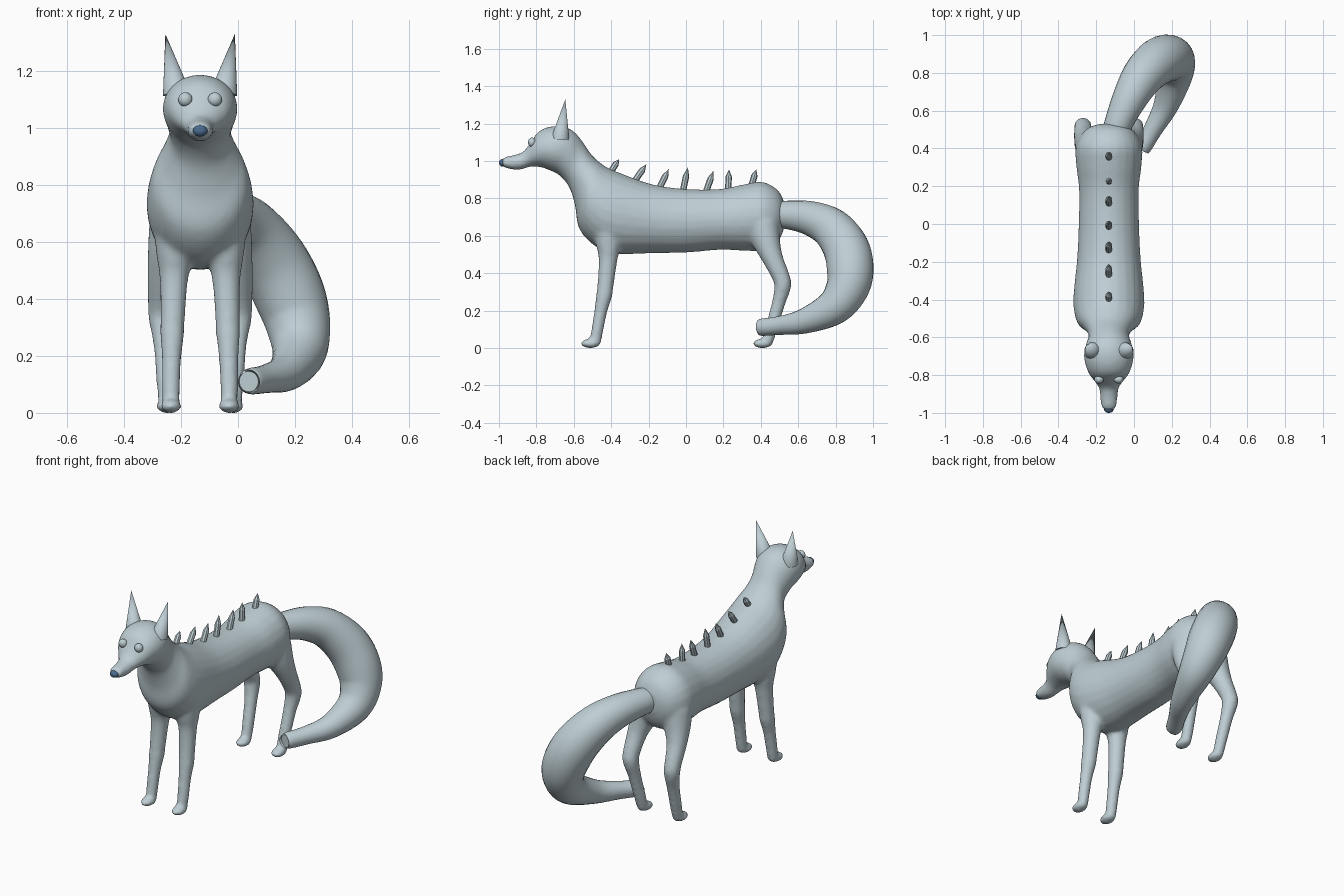
import bpy, bmesh, math
from mathutils import Vector, Matrix

if "Cube" in bpy.data.objects:
    bpy.data.objects.remove(bpy.data.objects["Cube"])

CX = -0.133  # centre line of the animal
SEG = 24


def material(name, rgb):
    m = bpy.data.materials.new(name)
    m.diffuse_color = (*rgb, 1)
    m.use_nodes = True
    m.node_tree.nodes["Principled BSDF"].inputs["Base Color"].default_value = m.diffuse_color
    return m


FUR = material("pale blue grey", (0.52, 0.62, 0.66))
DARK = material("dark blue", (0.07, 0.15, 0.27))


def finish(bm, name, mat, angle=50, smooth=True):
    bmesh.ops.recalc_face_normals(bm, faces=bm.faces)
    me = bpy.data.meshes.new(name)
    bm.to_mesh(me)
    bm.free()
    me.materials.append(mat)
    for p in me.polygons:
        p.use_smooth = smooth
    if smooth:
        me.set_sharp_from_angle(angle=math.radians(angle))
    ob = bpy.data.objects.new(name, me)
    bpy.context.collection.objects.link(ob)
    return ob


def spline(rows, steps=4):
    """Catmull-Rom interpolation of rows of numbers."""
    out = []
    for i in range(len(rows) - 1):
        p0, p1, p2, p3 = (rows[max(0, min(len(rows) - 1, i + k))] for k in (-1, 0, 1, 2))
        for s in range(steps):
            t = s / steps
            out.append([0.5 * (2 * b + (c - a) * t + (2 * a - 5 * b + 4 * c - d) * t * t
                               + (3 * b - a - 3 * c + d) * t ** 3)
                        for a, b, c, d in zip(p0, p1, p2, p3)])
    return out + [list(rows[-1])]


def loft(bm, rings):
    """Skin ellipses given as (centre, axis u, axis v), capped at both ends."""
    loops = []
    for c, u, v in rings:
        loops.append([bm.verts.new(c + u * math.cos(a) + v * math.sin(a))
                      for a in (2 * math.pi * k / SEG for k in range(SEG))])
    for a, b in zip(loops, loops[1:]):
        for k in range(SEG):
            n = (k + 1) % SEG
            bm.faces.new((a[k], a[n], b[n], b[k]))
    bm.faces.new(loops[0])
    bm.faces.new(loops[-1])


def tube(bm, rows, steps=4):
    """Round tube through rows of (x, y, z, radius)."""
    pts = spline(rows, steps)
    pos = [Vector(p[:3]) for p in pts]
    u, rings = Vector((1, 0, 0)), []
    for i, p in enumerate(pts):
        t = (pos[min(i + 1, len(pos) - 1)] - pos[max(i - 1, 0)]).normalized()
        u = (u - t * u.dot(t)).normalized()
        rings.append((pos[i], u * p[3], t.cross(u) * p[3]))
    loft(bm, rings)


def ball(bm, centre, radii):
    m = Matrix.Translation(centre) @ Matrix.Diagonal((*radii, 1))
    bmesh.ops.create_uvsphere(bm, u_segments=20, v_segments=12, radius=1, matrix=m)


# Body, neck, head and muzzle: back edge (y, z), belly edge (y, z), half width
sections = [
    (0.532, 0.72, 0.532, 0.67, 0.025), (0.525, 0.78, 0.51, 0.60, 0.09),
    (0.49, 0.845, 0.475, 0.55, 0.14), (0.41, 0.888, 0.41, 0.52, 0.175),
    (0.31, 0.875, 0.31, 0.52, 0.173), (0.18, 0.85, 0.18, 0.525, 0.158),
    (0.0, 0.85, 0.0, 0.51, 0.16), (-0.18, 0.875, -0.18, 0.507, 0.168),
    (-0.35, 0.935, -0.37, 0.503, 0.186), (-0.42, 0.965, -0.48, 0.54, 0.186),
    (-0.47, 1.0, -0.57, 0.635, 0.167), (-0.51, 1.04, -0.593, 0.76, 0.13),
    (-0.55, 1.1, -0.625, 0.86, 0.107), (-0.6, 1.158, -0.68, 0.925, 0.122),
    (-0.66, 1.185, -0.73, 0.95, 0.132), (-0.73, 1.183, -0.77, 0.965, 0.123),
    (-0.79, 1.155, -0.81, 0.97, 0.102), (-0.83, 1.1, -0.84, 0.968, 0.074),
    (-0.87, 1.05, -0.87, 0.957, 0.052), (-0.92, 1.032, -0.91, 0.952, 0.046),
    (-0.97, 1.02, -0.965, 0.963, 0.04), (-0.987, 1.005, -0.985, 0.975, 0.022),
]
body = bmesh.new()
rings = []
for ty, tz, by, bz, w in spline(sections):
    top, low = Vector((CX, ty, tz)), Vector((CX, by, bz))
    rings.append(((top + low) / 2, (top - low) / 2, Vector((w, 0, 0))))
loft(body, rings)

# Legs and paws: sideways offset, y, z, radius
front_leg = [(0.08, -0.42, 0.66, 0.085), (0.088, -0.415, 0.55, 0.066),
             (0.092, -0.417, 0.47, 0.05), (0.097, -0.432, 0.32, 0.043),
             (0.098, -0.438, 0.28, 0.043), (0.1, -0.455, 0.2, 0.035),
             (0.102, -0.475, 0.09, 0.032), (0.102, -0.485, 0.025, 0.03)]
hind_leg = [(0.09, 0.41, 0.66, 0.09), (0.11, 0.43, 0.57, 0.075),
            (0.13, 0.463, 0.48, 0.056), (0.137, 0.508, 0.38, 0.047),
            (0.136, 0.517, 0.33, 0.045), (0.128, 0.495, 0.24, 0.036),
            (0.12, 0.455, 0.1, 0.033), (0.117, 0.435, 0.03, 0.03)]
for side in (-1, 1):
    for leg in (front_leg, hind_leg):
        tube(body, [(CX + side * x, y, z, r) for x, y, z, r in leg])
        x, y = leg[-1][:2]
        ball(body, (CX + side * x, y - 0.026, 0.024), (0.038, 0.054, 0.025))

# Fuse body and legs into one soft skin
ob = finish(body, "body_and_legs", FUR, 180)
fuse = ob.modifiers.new("fuse", 'REMESH')
fuse.mode = 'VOXEL'
fuse.voxel_size = 0.011
fuse.use_smooth_shade = True
soften = ob.modifiers.new("soften", 'SMOOTH')
soften.factor = 0.5
soften.iterations = 8

# Curled bushy tail
bm = bmesh.new()
tube(bm, [(-0.1, 0.48, 0.71, 0.07), (-0.075, 0.55, 0.711, 0.077), (-0.02, 0.67, 0.692, 0.093),
          (0.045, 0.78, 0.638, 0.11), (0.12, 0.855, 0.535, 0.123), (0.178, 0.878, 0.42, 0.125),
          (0.21, 0.86, 0.315, 0.114), (0.215, 0.785, 0.215, 0.095), (0.17, 0.63, 0.143, 0.067),
          (0.1, 0.5, 0.12, 0.05), (0.045, 0.405, 0.111, 0.046), (0.038, 0.392, 0.11, 0.036)], 5)
finish(bm, "tail", FUR)


def spike(name, base, tip, radius, shoulder, sides, smooth):
    """Pointed piece: straight up to the shoulder fraction, then to the tip."""
    base, tip = Vector(base), Vector(tip)
    d = tip - base
    rot = d.to_track_quat('Z', 'Y').to_matrix().to_4x4()
    bm = bmesh.new()
    for lo, hi, r2 in ((0, shoulder, radius), (shoulder, 1, 0)):
        if hi > lo:
            m = Matrix.Translation(base + d * (lo + hi) / 2) @ rot
            bmesh.ops.create_cone(bm, cap_ends=lo == 0, segments=sides, radius1=radius,
                                  radius2=r2, depth=d.length * (hi - lo), matrix=m)
    bmesh.ops.remove_doubles(bm, verts=bm.verts, dist=0.0005)
    finish(bm, name, FUR, 50, smooth)


# Ears and eyes
for side, label in ((-1, "left"), (1, "right")):
    spike("ear_" + label, (CX + side * 0.083, -0.672, 1.122),
          (CX + side * 0.122, -0.645, 1.33), 0.048, 0, 32, True)
    bm = bmesh.new()
    ball(bm, (CX + side * 0.052, -0.823, 1.1), (0.025, 0.022, 0.025))
    finish(bm, "eye_" + label, FUR)

# Row of spines down the back: base y, z and tip y, z
spines = [(0.345, 0.85, 0.376, 0.956), (0.225, 0.83, 0.23, 0.956), (0.1, 0.815, 0.147, 0.948),
          (-0.02, 0.82, 0.01, 0.966), (-0.15, 0.84, -0.092, 0.956), (-0.28, 0.885, -0.212, 0.982),
          (-0.41, 0.93, -0.358, 1.01)]
for i, (by, bz, ty, tz) in enumerate(spines):
    spike(f"spine_{i + 1}", (CX, by, bz), (CX, ty, tz), 0.017, 0.68, 8, False)

# Nose
bm = bmesh.new()
ball(bm, (CX, -0.98, 0.99), (0.026, 0.02, 0.02))
finish(bm, "nose", DARK)
